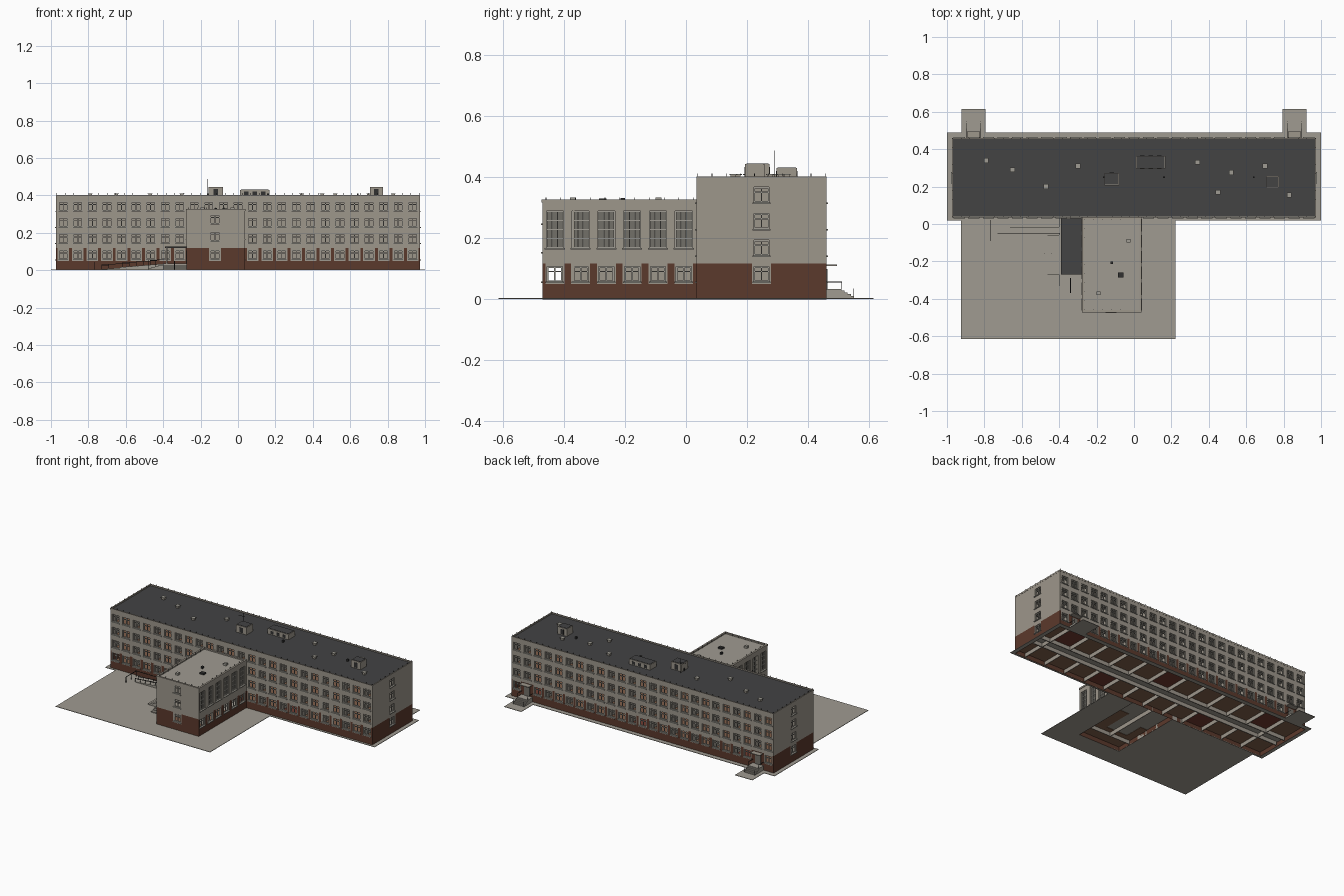
import bpy, bmesh
from mathutils import Matrix, Vector

if "Cube" in bpy.data.objects:
    bpy.data.objects.remove(bpy.data.objects["Cube"])

# Colours
def material(name, r, g, b):
    m = bpy.data.materials.new(name)
    m.use_nodes = True
    m.diffuse_color = (r, g, b, 1)
    m.node_tree.nodes["Principled BSDF"].inputs["Base Color"].default_value = (r, g, b, 1)
    return m

STONE = material("stone grey", .34, .308, .26)
BRICK = material("red brown brick", .105, .041, .025)
GLASS = material("window grey", .17, .16, .14)
FRAME = material("frame grey", .35, .335, .295)
ROOF = material("roof felt", .056, .056, .057)
PAVING = material("paving grey", .35, .328, .283)
METAL = material("dark metal", .03, .03, .03)
FLOOR = material("floor brown", .22, .115, .068)
TILE = material("floor tile red", .17, .045, .03)

Z = Vector((0, 0, 1))

def finish(name, bm, *mats):
    mesh = bpy.data.meshes.new(name)
    bm.to_mesh(mesh)
    bm.free()
    for m in mats:
        mesh.materials.append(m)
    ob = bpy.data.objects.new(name, mesh)
    bpy.context.collection.objects.link(ob)

def add_box(bm, x0, x1, y0, y1, z0, z1):
    size = Matrix.Diagonal((x1 - x0, y1 - y0, z1 - z0, 1))
    place = Matrix.Translation(((x0 + x1) / 2, (y0 + y1) / 2, (z0 + z1) / 2))
    bmesh.ops.create_cube(bm, size=1, matrix=place @ size)

def boxes(name, mat, *specs):
    bm = bmesh.new()
    for s in specs:
        add_box(bm, *s)
    finish(name, bm, mat)

def ring(name, mat, x0, x1, y0, y1, z0, z1, t):
    boxes(name, mat, (x0, x1, y0, y0 + t, z0, z1), (x0, x1, y1 - t, y1, z0, z1),
          (x0, x0 + t, y0 + t, y1 - t, z0, z1), (x1 - t, x1, y0 + t, y1 - t, z0, z1))

def facade(name, origin, u, length, height, windows):
    """Wall sheet with open windows (centre, width, bottom, top, panes, rows)."""
    o, u = Vector((*origin, 0)), Vector((*u, 0))
    n = u.cross(Z)
    point = lambda a, z, d=0: o + u * a + Z * z + n * d
    us, zs = {0, length}, {0, height, .05, .118}
    for c, w, z0, z1, *_ in windows:
        us |= {round(c + s * e, 4) for s in (-1, 1) for e in (w / 2, w / 2 + .006)}
        zs |= {round(z0, 4), round(z1, 4)}
    us, zs = sorted(us), sorted(zs)
    bm, fr = bmesh.new(), bmesh.new()

    def quad(points, index):
        bm.faces.new([bm.verts.new(p) for p in points]).material_index = index

    # Wall cells, brick on the base and on the piers between ground windows
    for a, b in zip(us, us[1:]):
        for z0, z1 in zip(zs, zs[1:]):
            ca, cz = (a + b) / 2, (z0 + z1) / 2
            if any(abs(ca - w[0]) < w[1] / 2 and w[2] < cz < w[3] for w in windows):
                continue
            surround = any(abs(ca - w[0]) < w[1] / 2 + .006 and w[2] < .118 for w in windows)
            brick = cz < .05 or (cz < .118 and not surround)
            quad((point(a, z0), point(b, z0), point(b, z1), point(a, z1)), int(brick))

    def bar(a0, a1, z0, z1, d0, d1):
        axes = Matrix((n * (d1 - d0), u * (a1 - a0), Z * (z1 - z0))).transposed().to_4x4()
        centre = point((a0 + a1) / 2, (z0 + z1) / 2, (d0 + d1) / 2)
        bmesh.ops.create_cube(fr, size=1, matrix=Matrix.Translation(centre) @ axes)

    # Reveals, frames and sills; only the tall hall windows are glazed
    for c, w, z0, z1, panes, rows in windows:
        a, b, d = c - w / 2, c + w / 2, -.01
        corners = [(a, z0), (b, z0), (b, z1), (a, z1)]
        if panes > 2:
            quad([point(*p, d) for p in corners], 2)
        for p, q in zip(corners, corners[1:] + corners[:1]):
            quad((point(*p), point(*q), point(*q, d), point(*p, d)), 0)
        t = .0022
        for i in range(panes + 1):
            m = a + t + (w - 2 * t) * i / panes
            bar(m - t, m + t, z0, z1, d, -.005)
        for f in ([0, .68, 1] if rows == 2 else [i / rows for i in range(rows + 1)]):
            m = z0 + t + (z1 - z0 - 2 * t) * f
            bar(a, b, m - t, m + t, d, -.0055)
        bar(a - .005, b + .005, z0 - .005, z0, -.004, .006)
    finish(name + "_wall", bm, STONE, BRICK, GLASS)
    finish(name + "_window_frames", fr, FRAME)

# Main block: four storeys, twenty five bays
X, Y0, Y1, H = .973, .035, .46, .4
BAYS = 25
PITCH = 2 * X / BAYS
FLOORS = [.058 + .0865 * k for k in range(4)]

def window(c, z):
    return (c, .05, z, z + .05, 2, 2)

bays = [(i, PITCH * (i + .5)) for i in range(BAYS)]
front = [window(c, z) for i, c in bays for k, z in enumerate(FLOORS)
         if k == 3 or not 9 <= i <= 12]
back = [window(c, z) for i, c in bays for k, z in enumerate(FLOORS)
        if k or i not in (1, BAYS - 2)]
facade("main_front", (-X, Y0), (1, 0), 2 * X, H, front)
facade("main_back", (X, Y1), (-1, 0), 2 * X, H, back)
for name, org, u in (("main_left", (X, Y0), (0, 1)), ("main_right", (-X, Y1), (0, -1))):
    facade(name, org, u, Y1 - Y0, H, [window((Y1 - Y0) / 2, z) for z in FLOORS])

# Front wing: ground windows below a tall hall storey
AX0, AX1, AY, AH = -.275, .038, -.47, .325
hall = [.04 + .0845 * i for i in range(6)]
def wing_side(centres):
    return [window(c, FLOORS[0]) for c in centres] + \
           [(c, .056, .168, .29, 3, 4) for c in centres]
facade("wing_left", (AX1, AY), (0, 1), Y0 - AY, AH, wing_side(hall))
facade("wing_right", (AX0, Y0), (0, -1), Y0 - AY, AH,
       wing_side([Y0 - AY - c for c in hall]))
facade("wing_front", (AX0, AY), (1, 0), AX1 - AX0, AH,
       [window(.152, z) for z in (.058, .156, .248)])

# Interior walls: corridor sides, room partitions and corridor ends
C0, C1 = .2, .27
partitions = [-X + PITCH * i for i in range(2, BAYS, 2)]
boxes("corridor_walls", STONE, *[(-X + .01, X - .01, y, y + .006, .002, .385) for y in (C0 - .006, C1)])
boxes("room_partitions", STONE,
      *[(x - .002, x + .002, y0, y1, .002, .385) for x in partitions
        for y0, y1 in ((Y0 + .002, C0), (C1, Y1 - .002))],
      *[(s - .002, s + .002, C0, C1, .002, .385) for s in (partitions[0], partitions[-1])])
boxes("wing_partitions", STONE, (-.122, -.118, AY + .1, Y0, .002, .12),
      (AX0 + .002, AX1 - .002, AY + .1, AY + .104, .002, .31))

# Floors: brown rooms either side of a grey corridor
rooms, tiled = [], []
edges = [-X + .002] + partitions + [X - .002]
for i, (x0, x1) in enumerate(zip(edges, edges[1:])):
    for j, (y0, y1) in enumerate(((Y0 + .002, C0), (C1, Y1 - .002))):
        (tiled if (i + 2 * j) % 5 == 3 else rooms).append((x0, x1, y0, y1, .028, .034))
W0, W1 = AX0 + .002, AX1 - .002
rooms += [(W0, W1, AY + .002, -.33, .028, .034), (-.06, W1, -.33, -.12, .028, .034),
          (W0, -.22, -.33, -.2, .028, .034)]
storeys = [z - .024 for z in FLOORS[1:]]
boxes("room_floors", FLOOR, *rooms,
      *[(-X + .002, X - .002, Y0 + .002, Y1 - .002, z - .001, z) for z in storeys])
boxes("tiled_room_floors", TILE, *tiled)
boxes("corridor_floor", PAVING, (-X + .002, X - .002, C0, C1, .028, .033),
      (W0, W1, AY + .002, Y0, .03, .033))
boxes("ceilings", STONE,
      *[(-X + .002, X - .002, Y0 + .002, Y1 - .002, z - .008, z - .001) for z in storeys + [.386]],
      (W0, W1, AY + .002, Y0, .122, .13))

# Roofs, parapets and guard posts
boxes("main_roof", ROOF, (-X + .004, X - .004, Y0 + .004, Y1 - .004, .386, .395))
ring("main_parapet", STONE, -X - .001, X + .001, Y0 - .001, Y1 + .001, .392, .403, .007)
boxes("wing_roof", PAVING, (AX0 + .004, AX1 - .004, AY + .004, Y0, .31, .32))
ring("wing_parapet", STONE, AX0 - .003, AX1 + .003, AY - .003, Y0, .317, .328, .012)

def roof_posts(name, x0, x1, y0, y1, z, height, step):
    posts = []
    for lo, hi, along_x in ((x0, x1, True), (y0, y1, False)):
        count = round((hi - lo) / step)
        for i in range(count + 1):
            p = lo + (hi - lo) * i / count
            for e in ((y0, y1) if along_x else (x0, x1)):
                x, y = (p, e) if along_x else (e, p)
                posts.append((x - .001, x + .001, y - .001, y + .001, z, z + height))
    boxes(name, METAL, *posts)

roof_posts("main_roof_posts", -X + .004, X - .004, Y0 + .004, Y1 - .004, .395, .017, .045)
roof_posts("wing_roof_posts", AX0 + .011, AX1 - .011, AY + .011, Y0 - .01, .32, .014, .05)

# Rooftop huts, vents and aerial
for name, x, y, w, d, top, doors in (("stair_hut", -.12, .24, .078, .068, .444, [0]),
                                     ("plant_room", .09, .33, .156, .068, .43, [-.045, 0, .045]),
                                     ("lift_hut", .74, .225, .07, .063, .444, [0])):
    x0, x1, y0, y1 = x - w / 2, x + w / 2, y - d / 2, y + d / 2
    boxes(name, STONE, (x0, x1, y0, y1, .39, top))
    boxes(name + "_roof", ROOF, (x0 + .004, x1 - .004, y0 + .004, y1 - .004, top, top + .002))
    boxes(name + "_openings", METAL, *[(x + e - .012, x + e + .012, f - .001, f + .001, .4, top - .01)
                                       for e in doors for f in (y0, y1)])
vents = ((-.79, .34), (-.65, .29), (-.47, .2), (-.3, .31), (.34, .33),
         (.52, .275), (.7, .31), (.45, .17), (.83, .155))
boxes("roof_vents", STONE, *[(x - .009, x + .009, y - .009, y + .009, .39, .408) for x, y in vents])
boxes("roof_vent_caps", FRAME, *[(x - .013, x + .013, y - .013, y + .013, .408, .411) for x, y in vents])
boxes("wing_vents", FRAME, (-.04, -.02, -.1, -.08, .316, .334), (-.2, -.18, -.38, -.36, .316, .334))
boxes("wing_hatches", METAL, (-.085, -.055, -.285, -.26, .316, .33), (-.125, -.112, -.215, -.2, .316, .333))
boxes("aerial", METAL, (-.166, -.164, .288, .29, .39, .488), (-.2, -.15, .288, .29, .465, .467))
boxes("roof_pipes", METAL, *[(x - .005, x + .005, .245, .255, .39, .41) for x in (-.16, .16, .64)])

# Paving around the footprint
boxes("perimeter_path", PAVING, *[(x0, x1, y0, y1, .001, .004) for x0, x1, y0, y1 in (
    (-1, AX0, .02, Y0), (AX1, 1, .02, Y0), (-1, 1, Y1, .49), (-1, -X, Y0, Y1), (X, 1, Y0, Y1))])
boxes("forecourt", PAVING, (-.925, AX0, -.614, .02, .001, .004),
      (AX1, .222, -.614, .02, .001, .004), (AX0, AX1, -.614, AY, .001, .004))

# Rear porches, mirrored about the centre
for side, x in (("left", .858), ("right", -.858)):
    boxes(side + "_porch_path", PAVING, (x - .065, x + .063, .49, .615, .001, .004))
    boxes(side + "_porch_steps", PAVING, (x - .04, x + .04, Y1, .51, .004, .034),
          *[(x - .04, x + .04, .51, .55 - .01 * i, .004, .011 + .006 * i) for i in range(4)])
    boxes(side + "_porch_canopy", STONE, (x - .035, x + .035, Y1, .495, .109, .114))
    boxes(side + "_porch_door", GLASS, (x - .02, x + .02, Y1, Y1 + .004, .034, .1))
    rails = []
    for s in (-.039, .039):
        a, b = x + s - .001, x + s + .001
        rails += [(a, b, Y1, .51, .056, .058), (a, b, .509, .511, .034, .058),
                  (a, b, .549, .551, .004, .035)]
    boxes(side + "_porch_rails", METAL, *rails)

# Main entrance: landing, steps on two sides, canopy and doors
boxes("entrance_landing", PAVING, (-.4, AX0, -.27, Y0, .004, .035))
boxes("entrance_steps", PAVING,
      *[(-.4, AX0, -.35 + .018 * i, -.27, .004, .011 + .006 * i) for i in range(4)],
      *[(-.48 + .018 * i, -.4, -.27, -.06, .004, .011 + .006 * i) for i in range(4)])
boxes("entrance_canopy", ROOF, (-.39, AX0, -.27, .03, .118, .126))
boxes("canopy_columns", STONE, *[(-.385, -.377, y, y + .008, .035, .118) for y in (-.265, -.125, .015)])
boxes("entrance_doors", GLASS, (AX0 - .004, AX0, -.16, -.09, .035, .105))
boxes("step_handrail", METAL, (-.341, -.338, -.37, -.29, .045, .048),
      *[(-.341, -.338, y, y + .003, .004, .046) for y in (-.37, -.33, -.292)],
      *[(x, x + .002, -.161, -.159, .004, .055) for x in (-.48, -.44, -.402)])

# Access ramp beside the entrance
boxes("access_ramp", PAVING, *[(-.73 + .033 * i, -.4, -.05, -.015, .004, .007 + .003 * i) for i in range(10)])
rails = [(-.771, -.768, -.09, .02, .04, .043), (-.77, -.4, .018, .02, .04, .042)]
for y in (-.05, -.017):
    for i in range(9):
        x, z = -.73 + .037 * i, .004 + .0035 * i
        rails += [(x, x + .002, y, y + .002, z, z + .024),
                  (x, x + .038, y, y + .002, z + .022, z + .0255)]
rails += [(-.771, -.768, y, y + .003, .004, .042) for y in (-.09, -.035, .018)]
boxes("ramp_rails", METAL, *rails)
